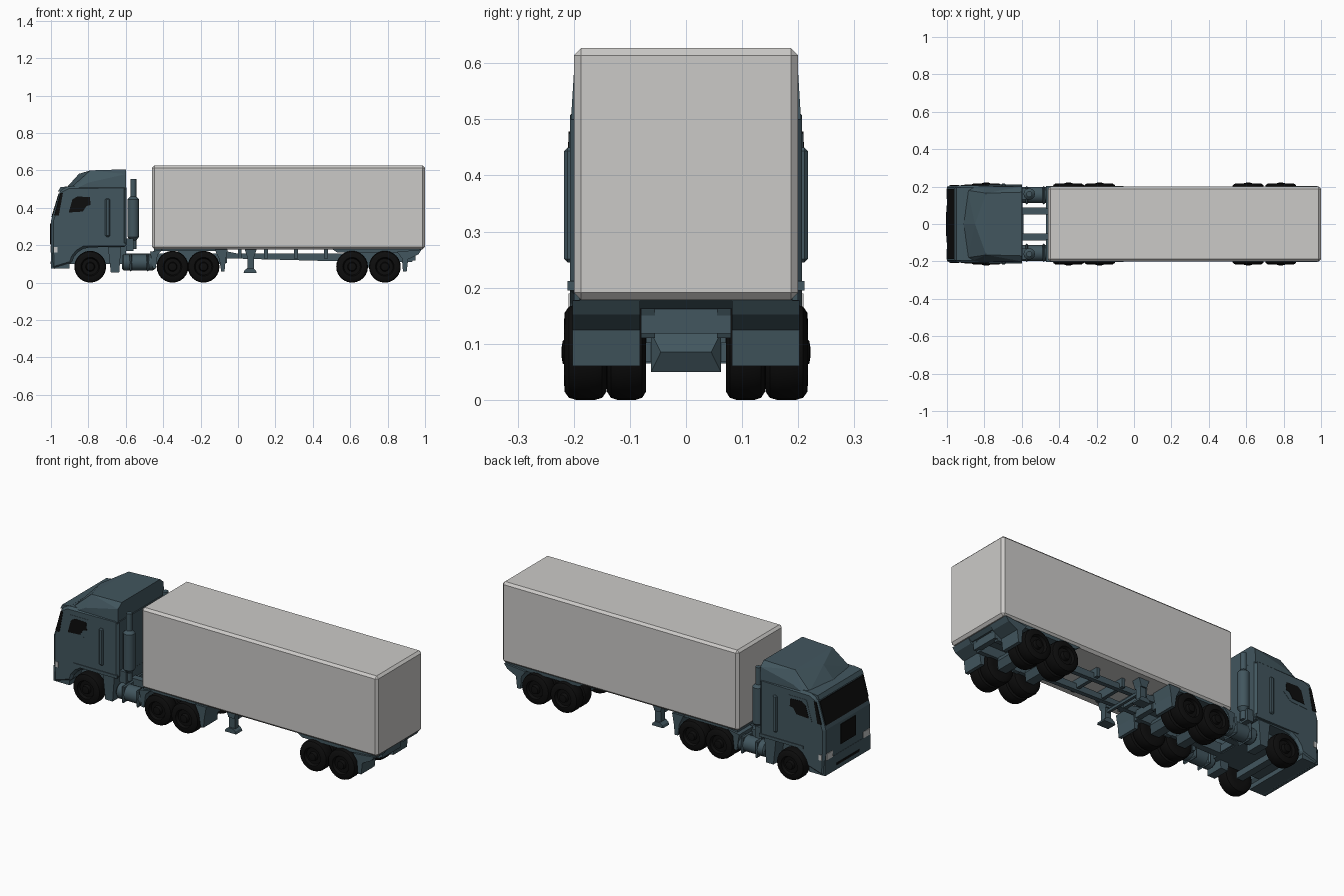
import bpy, bmesh, math
from mathutils import Vector


def material(name, rgb):
    m = bpy.data.materials.new(name)
    m.diffuse_color = (*rgb, 1)
    return m


TEAL = material("slate_teal", (0.054, 0.093, 0.113))
GREY = material("light_grey", (0.60, 0.59, 0.575))
BLACK = material("black", (0.004, 0.004, 0.004))
LAMP = material("lamp_white", (0.55, 0.56, 0.56))


def finish(name, bm, mat, mirror=False, bevel=0, smooth=False):
    if mirror:
        geo = bm.verts[:] + bm.edges[:] + bm.faces[:]
        dup = bmesh.ops.duplicate(bm, geom=geo)["geom"]
        for v in dup:
            if isinstance(v, bmesh.types.BMVert):
                v.co.y *= -1
    bmesh.ops.recalc_face_normals(bm, faces=bm.faces[:])
    me = bpy.data.meshes.new(name)
    bm.to_mesh(me)
    bm.free()
    ob = bpy.data.objects.new(name, me)
    bpy.context.collection.objects.link(ob)
    me.materials.append(mat)
    if bevel:
        b = ob.modifiers.new("bevel", "BEVEL")
        b.width, b.segments, b.limit_method = bevel, 1, 'ANGLE'
    if smooth:
        bpy.context.view_layer.objects.active = ob
        ob.select_set(True)
        bpy.ops.object.shade_smooth_by_angle(angle=math.radians(35))
        ob.select_set(False)
    return ob


def prism(name, pts, y0, y1, mat, **kw):
    """Side profile (x, z) extruded across y."""
    bm = bmesh.new()
    a = [bm.verts.new((x, y0, z)) for x, z in pts]
    b = [bm.verts.new((x, y1, z)) for x, z in pts]
    bm.faces.new(a)
    bm.faces.new(b[::-1])
    for i in range(len(pts)):
        j = (i + 1) % len(pts)
        bm.faces.new((a[i], b[i], b[j], a[j]))
    return finish(name, bm, mat, **kw)


def box(name, x0, x1, y0, y1, z0, z1, mat, **kw):
    return prism(name, [(x0, z0), (x1, z0), (x1, z1), (x0, z1)], y0, y1, mat, **kw)


def lathe(name, prof, origin, axis, n, mat, **kw):
    """Spin (radius, distance along axis) points round the axis y, z or x."""
    bm = bmesh.new()
    rings = []
    for r, h in prof:
        ring = []
        for i in range(n):
            t = 2 * math.pi * i / n
            c, s = r * math.cos(t), r * math.sin(t)
            p = {"y": (c, h, s), "z": (c, s, h), "x": (h, c, s)}[axis]
            ring.append(bm.verts.new(Vector(p) + Vector(origin)))
        rings.append(ring)
    for a, b in zip(rings, rings[1:]):
        for i in range(n):
            j = (i + 1) % n
            bm.faces.new((a[i], a[j], b[j], b[i]))
    bm.faces.new(rings[0])
    bm.faces.new(rings[-1])
    return finish(name, bm, mat, **kw)


def hull(name, pts, mat, **kw):
    bm = bmesh.new()
    for p in pts:
        bm.verts.new(p)
    bmesh.ops.convex_hull(bm, input=bm.verts[:])
    bmesh.ops.dissolve_limit(bm, angle_limit=0.01, verts=bm.verts[:], edges=bm.edges[:])
    return finish(name, bm, mat, **kw)


# Trailer container
box("cargo_box", -0.46, 1.0, -0.2, 0.2, 0.178, 0.627, GREY, bevel=0.013)

# Cab body with front wheel arch
arch = [(-0.79 + 0.1 * math.cos(math.radians(a)), 0.088 + 0.1 * math.sin(math.radians(a)))
        for a in (172, 152, 131, 110, 90)]
prism("cab_body", [(-0.995, 0.07)] + arch + [(-0.72, 0.19), (-0.597, 0.19), (-0.597, 0.52),
      (-0.91, 0.515), (-0.95, 0.495), (-1.0, 0.33), (-1.0, 0.2)], -0.207, 0.207, TEAL, bevel=0.013)
box("cab_underbody", -0.96, -0.6, -0.125, 0.125, 0.1, 0.25, TEAL)
prism("bumper_lip", [(-1.0, 0.075), (-0.9, 0.075), (-0.9, 0.15), (-1.0, 0.16)], -0.2, 0.2, TEAL)

# Raised roof with a V shaped front
roof = [(-0.915, 0, 0.51), (-0.85, 0, 0.582)]
for s in (-1, 1):
    roof += [(-0.89, s * 0.18, 0.51), (-0.80, s * 0.2, 0.535), (-0.79, s * 0.165, 0.6),
             (-0.6, s * 0.17, 0.606), (-0.6, s * 0.2, 0.58), (-0.6, s * 0.205, 0.5),
             (-0.87, s * 0.2, 0.5)]
hull("roof_fairing", roof, TEAL)
prism("sun_visor", [(-0.962, 0.487), (-0.95, 0.51), (-0.9, 0.516), (-0.9, 0.495)], -0.195, 0.195, TEAL)


# Windscreen plate, lying on the sloped front, with wrapped corners
def front_x(z):
    return -1.0 + max(0, z - 0.33) * 0.05 / 0.165


prism("windscreen", [(front_x(z) + d, z) for z, d in
      ((0.352, -0.004), (0.477, -0.004), (0.477, 0.002), (0.352, 0.002))], -0.188, 0.188, BLACK)
prism("windscreen_corner", [(-0.982, 0.36), (-0.95, 0.478), (-0.936, 0.478), (-0.958, 0.36)],
      0.2045, 0.2095, BLACK, mirror=True)
# Door windows, door panels and intake strips
prism("door_window", [(-0.905, 0.375), (-0.885, 0.445), (-0.86, 0.46), (-0.792, 0.458),
      (-0.788, 0.415), (-0.81, 0.41), (-0.83, 0.38)], 0.203, 0.2105, BLACK, mirror=True)
prism("window_frame", [(-0.925, 0.355), (-0.89, 0.475), (-0.775, 0.475), (-0.775, 0.4),
      (-0.82, 0.36)], 0.2, 0.2085, TEAL, mirror=True)
box("side_intake_strip", -0.71, -0.685, 0.2, 0.217, 0.245, 0.45, TEAL, mirror=True, bevel=0.006)
box("sill_trim", -0.87, -0.6, 0.2, 0.211, 0.195, 0.212, TEAL, mirror=True)

# Grille, bumper slot and headlamps
box("grille", -1.004, -0.99, -0.065, 0.065, 0.205, 0.315, BLACK)
box("bumper_slot", -1.003, -0.99, -0.1, 0.1, 0.1, 0.112, BLACK)
box("headlamp", -1.003, -0.98, 0.135, 0.19, 0.16, 0.195, LAMP, mirror=True)
box("headlamp_side", -0.985, -0.965, 0.2, 0.2095, 0.16, 0.19, LAMP, mirror=True)

# Exhaust stacks behind the cab
lathe("exhaust", [(0.016, 0.18), (0.016, 0.225), (0.031, 0.245), (0.031, 0.445), (0.016, 0.46),
      (0.016, 0.555)], (-0.56, 0.16, 0), "z", 12, TEAL, mirror=True, smooth=True)
box("exhaust_bracket", -0.6, -0.56, 0.13, 0.19, 0.17, 0.235, TEAL, mirror=True)

# Tractor frame, tanks and steps
box("tractor_rail", -0.92, -0.07, 0.05, 0.088, 0.1, 0.155, TEAL, mirror=True)
for x in (-0.62, -0.47, -0.27, -0.09):
    box("tractor_crossmember", x, x + 0.03, -0.06, 0.06, 0.105, 0.145, TEAL)
lathe("fuel_tank", [(0.036, 0), (0.044, 0.008), (0.044, 0.165), (0.036, 0.175)],
      (-0.62, 0.155, 0.108), "x", 14, TEAL, mirror=True, smooth=True)
for x in (-0.58, -0.49):
    box("tank_strap", x, x + 0.014, 0.105, 0.203, 0.06, 0.157, TEAL, mirror=True, bevel=0.02)
prism("cab_step", [(-0.695, 0.19), (-0.68, 0.055), (-0.635, 0.055), (-0.625, 0.19)],
      0.1, 0.2, TEAL, mirror=True)
prism("coupling_plate", [(-0.36, 0.15), (-0.3, 0.178), (-0.2, 0.178), (-0.14, 0.15)],
      -0.09, 0.09, TEAL)

# Trailer subframe
box("front_bed", -0.45, -0.06, -0.19, 0.19, 0.168, 0.181, TEAL)
prism("rear_bed", [(0.5, 0.181), (0.53, 0.162), (0.96, 0.162), (0.985, 0.181)], -0.19, 0.19, TEAL)
prism("trailer_rail", [(-0.1, 0.175), (-0.06, 0.13), (0.5, 0.115), (0.93, 0.11), (0.96, 0.17),
      (0.5, 0.155), (0, 0.155)], 0.055, 0.08, TEAL, mirror=True)
for x in (0.0, 0.14, 0.3, 0.46):
    box("trailer_crossmember", x, x + 0.02, -0.1, 0.1, 0.13, 0.18, TEAL)
box("rear_crossmember", 0.92, 0.95, -0.08, 0.08, 0.118, 0.172, TEAL)

# Landing legs
box("landing_leg", 0.05, 0.085, 0.115, 0.15, 0.06, 0.18, TEAL, mirror=True)
prism("landing_foot", [(0.03, 0.052), (0.1, 0.052), (0.095, 0.066), (0.08, 0.078), (0.05, 0.078),
      (0.035, 0.066)], 0.105, 0.16, TEAL, mirror=True)
box("landing_crossbar", 0.06, 0.075, -0.12, 0.12, 0.11, 0.125, TEAL)
prism("landing_mount", [(0.035, 0.18), (0.05, 0.135), (0.085, 0.135), (0.1, 0.18)],
      0.108, 0.157, TEAL, mirror=True)

# Mudguards behind the rear axles, and ahead of the drive axle
prism("trailer_mudguard", [(0.85, 0.165), (0.982, 0.177), (0.965, 0.152), (0.91, 0.125),
      (0.902, 0.06), (0.882, 0.06), (0.876, 0.13)], 0.082, 0.202, TEAL, mirror=True)
prism("drive_mudguard", [(-0.125, 0.178), (-0.055, 0.178), (-0.066, 0.12), (-0.072, 0.06),
      (-0.09, 0.06), (-0.1, 0.125)], 0.08, 0.202, TEAL, mirror=True)
prism("drive_front_guard", [(-0.47, 0.165), (-0.4, 0.178), (-0.43, 0.15), (-0.44, 0.075),
      (-0.455, 0.075)], 0.08, 0.202, TEAL, mirror=True)

# Wheels: tyre profile with recessed rim and hub
R = 0.085


def tyre(w):
    h = w / 2
    return [(0.045, -h), (0.07, -h), (0.081, -h * 0.8), (R, -h * 0.45), (R, h * 0.45),
            (0.081, h * 0.8), (0.07, h), (0.05, h + 0.001), (0.044, h - 0.014), (0.025, h - 0.014),
            (0.021, h + 0.003), (0.01, h + 0.005)]


lathe("front_wheel", tyre(0.075), (-0.79, 0.179, R), "y", 24, BLACK, mirror=True, smooth=True)
box("front_axle", -0.81, -0.77, -0.15, 0.15, 0.065, 0.1, TEAL)
for x in (-0.35, -0.184, 0.61, 0.785):
    lathe("outer_wheel", tyre(0.074), (x, 0.179, R), "y", 24, BLACK, mirror=True, smooth=True)
    lathe("inner_wheel", tyre(0.070), (x, 0.106, R), "y", 24, BLACK, mirror=True, smooth=True)
    box("axle_beam", x - 0.02, x + 0.02, -0.16, 0.16, 0.068, 0.102, TEAL)
    hull("axle_housing", [(x + a, b, c) for a, c, w in ((-0.045, 0.085, 0.045), (0.045, 0.085, 0.045),
         (-0.025, 0.05, 0.062), (0.025, 0.05, 0.062), (-0.025, 0.12, 0.062), (0.025, 0.12, 0.062))
         for b in (-w, w)], TEAL)
# Suspension links between paired axles
for x0, x1 in ((-0.35, -0.184), (0.61, 0.785)):
    box("suspension_link", x0, x1, 0.05, 0.07, 0.085, 0.115, TEAL, mirror=True)
    xm = (x0 + x1) / 2
    prism("suspension_hanger", [(xm - 0.04, 0.165), (xm - 0.015, 0.08), (xm + 0.015, 0.08),
          (xm + 0.04, 0.165)], 0.048, 0.072, TEAL, mirror=True)
